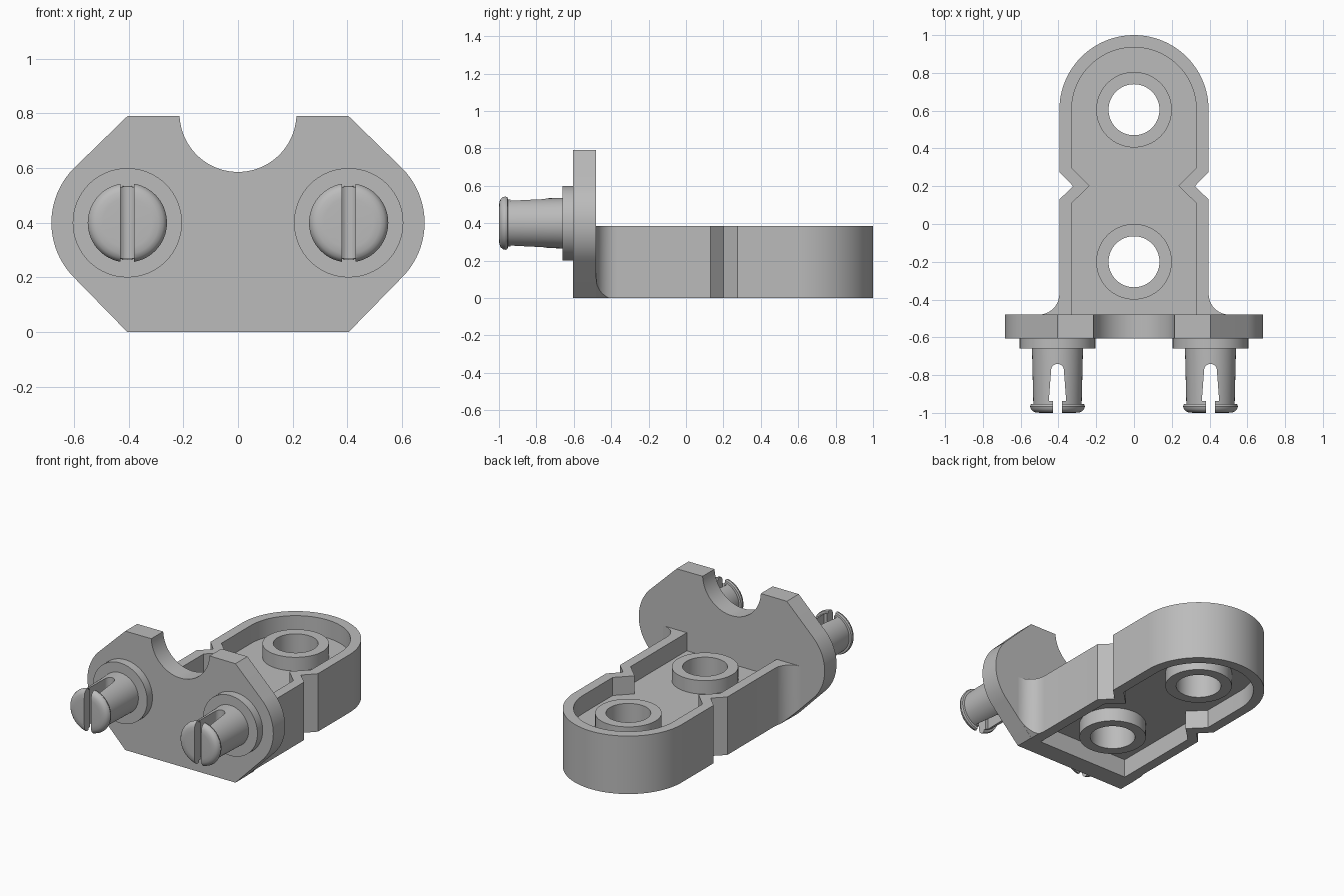
import bpy, bmesh, math

if "Cube" in bpy.data.objects:
    bpy.data.objects.remove(bpy.data.objects["Cube"])

grey = bpy.data.materials.new("light grey")
grey.diffuse_color = (0.5, 0.5, 0.5, 1)
grey.use_nodes = True
grey.node_tree.nodes["Principled BSDF"].inputs["Base Color"].default_value = grey.diffuse_color


def arc(cx, cy, r, a0, a1, n=16):
    return [(cx + r * math.cos(math.radians(a0 + (a1 - a0) * i / n)),
             cy + r * math.sin(math.radians(a0 + (a1 - a0) * i / n))) for i in range(n + 1)]


def mirrored(half):
    """Close a right-hand half outline with its mirror image."""
    return half + [(-x, y) for x, y in reversed(half) if x > 1e-5]


def finish(name, bm):
    bmesh.ops.remove_doubles(bm, verts=bm.verts, dist=1e-5)
    bmesh.ops.recalc_face_normals(bm, faces=bm.faces)
    me = bpy.data.meshes.new(name)
    bm.to_mesh(me)
    bm.free()
    me.materials.append(grey)
    ob = bpy.data.objects.new(name, me)
    bpy.context.collection.objects.link(ob)
    return ob


def prism(name, pts, lo, hi, axis="z"):
    """Extrude an outline along z (points are x, y) or along y (points are x, z)."""
    bm = bmesh.new()
    put = (lambda p, d: (p[0], p[1], d)) if axis == "z" else (lambda p, d: (p[0], d, p[1]))
    a = [bm.verts.new(put(p, lo)) for p in pts]
    b = [bm.verts.new(put(p, hi)) for p in pts]
    n = len(pts)
    bm.faces.new(a)
    bm.faces.new(b[::-1])
    for i in range(n):
        j = (i + 1) % n
        bm.faces.new((a[i], a[j], b[j], b[i]))
    return finish(name, bm)


def lathe(name, profile, centre, axis="z", closed=False, n=64):
    """Turn a (radius, position) profile round z or y."""
    bm = bmesh.new()
    rings = []
    for i in range(n):
        c, s = math.cos(2 * math.pi * i / n), math.sin(2 * math.pi * i / n)
        rings.append([bm.verts.new((centre[0] + r * c, centre[1] + r * s, d) if axis == "z"
                                   else (centre[0] + r * c, d, centre[1] + r * s))
                      for r, d in profile])
    m = len(profile)
    for i in range(n):
        p, q = rings[i], rings[(i + 1) % n]
        for k in range(m if closed else m - 1):
            l = (k + 1) % m
            bm.faces.new((p[k], p[l], q[l], q[k]))
    return finish(name, bm)


def cut(ob, cutter):
    mod = ob.modifiers.new("cut", "BOOLEAN")
    mod.operation = "DIFFERENCE"
    mod.solver = "EXACT"
    mod.object = cutter
    bpy.context.view_layer.objects.active = ob
    bpy.ops.object.modifier_apply(modifier=mod.name)
    bpy.data.objects.remove(cutter)


# arm: outline with root fillets, side notches and a round end
outer = mirrored(arc(0.505, -0.37, 0.11, 270, 180, 10)
                 + [(0.395, 0.13), (0.322, 0.2), (0.395, 0.275)]
                 + arc(0, 0.605, 0.395, 0, 90, 24))
arm = prism("arm", outer, 0, 0.385)

# recesses above and below the web
inner = mirrored([(0.33, -0.55), (0.33, 0.11), (0.235, 0.203), (0.33, 0.298)]
                 + arc(0, 0.605, 0.33, 0, 90, 24))
cut(arm, prism("upper_recess", inner, 0.265, 0.5))
cut(arm, prism("lower_recess", inner, -0.1, 0.12))

# fillets trimmed to the sloping lower edge of the plate
for s in (-1, 1):
    cut(arm, prism("fillet_trim", [(s * 0.397, -0.006), (s * 0.8, -0.006), (s * 0.8, 0.397)],
                   -0.6, -0.3, "y"))

# bosses with through holes
parts = [arm]
for name, y in (("rear_boss", 0.605), ("front_boss", -0.2)):
    cut(arm, lathe("hole", [(0, -0.1), (0.165, -0.1), (0.165, 0.5), (0, 0.5)], (0, y)))
    parts.append(lathe(name, [(0.135, 0.03), (0.2, 0.03), (0.2, 0.355), (0.135, 0.355)],
                       (0, y), closed=True))

# front plate with rounded ends and a scooped top
plate = mirrored([(0.405, 0)] + arc(0.4, 0.4, 0.283, -45, 45, 20) + [(0.405, 0.79)]
                 + arc(0, 0.8, 0.214, -2.5, -90, 24))
parts.append(prism("front_plate", plate, -0.605, -0.48, "y"))

# slotted snap pins
pin_profile = [(0, -0.59), (0.2, -0.59), (0.2, -0.66), (0.135, -0.66), (0.128, -0.952),
               (0.141, -0.954), (0.145, -0.966), (0.141, -0.98), (0.131, -0.991),
               (0.115, -0.998), (0.09, -1.0), (0, -1.0)]
for s, side in ((-1, "left"), (1, "right")):
    pin = lathe(side + "_pin", pin_profile, (s * 0.405, 0.4), "y")
    slot = mirrored([(0.025, -1.1), (0.025, -0.938), (0.046, -0.938)]
                    + arc(0, -0.775, 0.034, 0, 90, 8))
    cut(pin, prism("slot", [(x + s * 0.405, y) for x, y in slot], 0.1, 0.7))
    parts.append(pin)

# smooth the curved faces, keep the corners sharp
bpy.ops.object.select_all(action="DESELECT")
for ob in parts:
    ob.select_set(True)
bpy.context.view_layer.objects.active = arm
bpy.ops.object.shade_smooth_by_angle(angle=math.radians(32))
